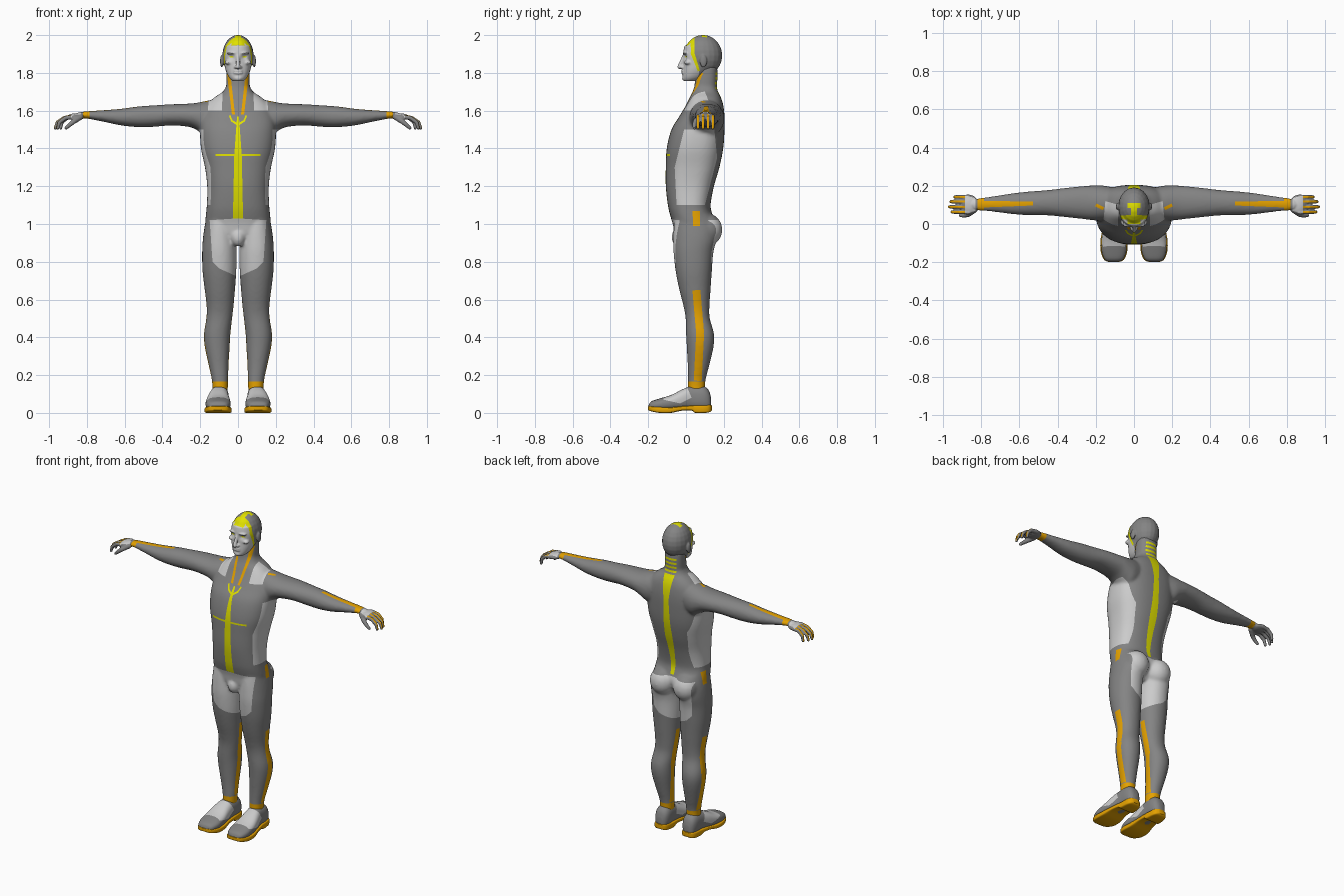
import bpy, bmesh, math
from mathutils import Vector, Matrix

if "Cube" in bpy.data.objects:
    bpy.data.objects.remove(bpy.data.objects["Cube"])

SUIT, LIGHT, ORANGE, YELLOW = range(4)
MATS = []
for nm, col in (("suit_grey", (.23, .23, .23)), ("panel_grey", (.52, .52, .52)),
                ("orange", (.78, .36, 0)), ("yellow", (.75, .75, 0))):
    m = bpy.data.materials.new(nm)
    m.diffuse_color = (*col, 1)
    m.use_nodes = True
    m.node_tree.nodes["Principled BSDF"].inputs["Base Color"].default_value = m.diffuse_color
    MATS.append(m)


def loft(bm, axis, rings, p=2.3, n=32, sub=4):
    """Rings are (t, a0, a1, b0, b1): a rounded outline at t along the axis, smoothly interpolated."""
    P = [rings[0]] + list(rings) + [rings[-1]]
    full = []
    for i in range(1, len(P) - 2):
        for k in range(sub):
            t = k / sub
            full.append([.5 * (2 * b + (c - a) * t + (2 * a - 5 * b + 4 * c - d) * t * t
                               + (3 * b - a - 3 * c + d) * t ** 3)
                         for a, b, c, d in zip(*P[i - 1:i + 3])])
    full.append(rings[-1])
    loops = []
    for t, a0, a1, b0, b1 in full:
        loop = []
        for k in range(n):
            u = 2 * math.pi * k / n
            c, s = math.cos(u), math.sin(u)
            co = [(a0 + a1) / 2 + (a1 - a0) / 2 * math.copysign(abs(c) ** (2 / p), c),
                  (b0 + b1) / 2 + (b1 - b0) / 2 * math.copysign(abs(s) ** (2 / p), s)]
            co.insert(axis, t)
            loop.append(bm.verts.new(co))
        loops.append(loop)
    for A, B in zip(loops, loops[1:]):
        for k in range(n):
            bm.faces.new((A[k], A[(k + 1) % n], B[(k + 1) % n], B[k]))
    bm.faces.new(loops[0])
    bm.faces.new(loops[-1])


def sym(rings):
    """Centred rings (z, half width, front, back)."""
    return [(z, -w, w, f, b) for z, w, f, b in rings]


def ball(bm, c, r):
    bmesh.ops.create_uvsphere(bm, u_segments=20, v_segments=12, radius=1,
                              matrix=Matrix.Translation(c) @ Matrix.Diagonal((*r, 1)))


def tube(bm, pts, r0, r1, steps=6):
    """Chain of balls along a path; the remesh fuses them."""
    total = (len(pts) - 1) * steps
    for i in range(total + 1):
        s, k = divmod(i, steps)
        a, b = Vector(pts[s]), Vector(pts[min(s + 1, len(pts) - 1)])
        r = r0 + (r1 - r0) * i / total
        ball(bm, a.lerp(b, k / steps), (r, r, r))


def mirror(bm):
    d = bmesh.ops.duplicate(bm, geom=bm.verts[:] + bm.edges[:] + bm.faces[:])["geom"]
    for v in d:
        if isinstance(v, bmesh.types.BMVert):
            v.co.x = -v.co.x


def build(name, bm, voxel=0, smooth=0):
    bmesh.ops.recalc_face_normals(bm, faces=bm.faces[:])
    me = bpy.data.meshes.new(name)
    bm.to_mesh(me)
    bm.free()
    ob = bpy.data.objects.new(name, me)
    bpy.context.collection.objects.link(ob)
    if voxel:
        r = ob.modifiers.new("fuse", "REMESH")
        r.mode, r.voxel_size = "VOXEL", voxel
        s = ob.modifiers.new("soften", "SMOOTH")
        s.factor, s.iterations = .5, smooth
        dg = bpy.context.evaluated_depsgraph_get()
        ob.data = bpy.data.meshes.new_from_object(ob.evaluated_get(dg))
        ob.modifiers.clear()
    ob.data.materials.clear()
    for m in MATS:
        ob.data.materials.append(m)
    work = bmesh.new()
    work.from_mesh(ob.data)
    return ob, work


def finish(ob, bm, angle=60):
    bm.to_mesh(ob.data)
    bm.free()
    bpy.ops.object.select_all(action="DESELECT")
    ob.select_set(True)
    bpy.context.view_layer.objects.active = ob
    bpy.ops.object.shade_smooth_by_angle(angle=math.radians(angle))


def paint(bm, mat, axes, pts, lo=-9, hi=9, sides=(1, -1), facing=None):
    """Cut a convex outline, projected along the third axis, into the surface and colour it."""
    i, j = axes
    k = 3 - i - j
    cx, cy = (sum(p[e] for p in pts) / len(pts) for e in (0, 1))
    planes = []
    for (px, py), (qx, qy) in zip(pts, pts[1:] + pts[:1]):
        n = Vector((qy - py, px - qx)).normalized()
        if n.x * (cx - px) + n.y * (cy - py) > 0:
            n = -n
        no = Vector((0, 0, 0))
        no[i], no[j] = n
        planes.append((no, n.x * px + n.y * py))
    for s, d in ((1, hi), (-1, -lo)):
        no = Vector((0, 0, 0))
        no[k] = s
        planes.append((no, d))
    for s in sides:
        pl = [(Vector((n.x * s, n.y, n.z)), d) for n, d in planes]
        faces = [f for f in bm.faces
                 if all(n.dot(f.calc_center_median()) < d + .03 for n, d in pl)]
        for n, d in pl:
            geom = set(faces)
            for f in faces:
                geom.update(f.edges)
                geom.update(f.verts)
            out = bmesh.ops.bisect_plane(bm, geom=list(geom), dist=1e-5, plane_co=n * d, plane_no=n)
            faces = [f for f in out["geom"] if isinstance(f, bmesh.types.BMFace)
                     and n.dot(f.calc_center_median()) < d]
        for f in faces:
            f.normal_update()
            if facing is None or f.normal.dot(facing) > .35:
                f.material_index = mat


def box(a0, a1, b0, b1):
    return [(a0, b0), (a1, b0), (a1, b1), (a0, b1)]


def strip(p, q, w0, w1):
    p, q = Vector(p), Vector(q)
    n = Vector((q.y - p.y, p.x - q.x)).normalized()
    return [tuple(v) for v in (p + n * w0, q + n * w1, q - n * w1, p - n * w0)]


XY, XZ, YZ = (0, 1), (0, 2), (1, 2)

# Body: legs, arms, torso and neck fused into one suit
bm = bmesh.new()
loft(bm, 2, [(1.05, .02, .165, -.06, .13), (.98, .015, .178, -.065, .16), (.92, .01, .186, -.067, .162),
             (.85, .008, .19, -.066, .145), (.75, .009, .188, -.055, .137), (.65, .016, .176, -.035, .13),
             (.56, .024, .166, -.012, .124), (.5, .031, .168, -.002, .126), (.42, .04, .18, .0, .148),
             (.35, .044, .176, .004, .146), (.25, .05, .155, .009, .123), (.17, .052, .138, .01, .103),
             (.1, .055, .135, .01, .1)], p=2.1)
loft(bm, 0, [(.06, .05, .18, 1.5, 1.66), (.15, .02, .2, 1.46, 1.655), (.2, .018, .202, 1.485, 1.645),
             (.25, .024, .2, 1.512, 1.638), (.35, .035, .19, 1.522, 1.634), (.45, .045, .178, 1.514, 1.628),
             (.53, .046, .172, 1.513, 1.622), (.62, .05, .163, 1.522, 1.61), (.72, .062, .148, 1.543, 1.602),
             (.8, .07, .137, 1.558, 1.597), (.83, .07, .136, 1.558, 1.594)], p=2.1)
ball(bm, (.083, .115, .97), (.08, .078, .085))
ball(bm, (.1, .03, .57), (.038, .045, .045))
mirror(bm)
loft(bm, 2, sym([(.9, .06, -.04, .1), (.95, .15, -.06, .14), (1, .172, -.07, .155), (1.05, .17, -.085, .14),
                 (1.1, .165, -.096, .13), (1.2, .163, -.107, .148), (1.3, .175, -.107, .177),
                 (1.4, .196, -.102, .197), (1.5, .201, -.077, .204), (1.57, .193, -.035, .204),
                 (1.63, .165, .0, .197), (1.67, .125, .02, .185), (1.7, .08, .035, .17),
                 (1.73, .062, .045, .16)]), p=2.5, n=48)
loft(bm, 2, sym([(1.55, .06, .0, .16), (1.62, .062, .02, .165), (1.7, .062, .04, .163),
                 (1.78, .062, .05, .167), (1.84, .06, .06, .165)]))
ball(bm, (0, -.035, .93), (.04, .042, .05))
body, bm = build("body_suit", bm, .008, 8)

# Light panels on the thighs, flanks and collar
paint(bm, LIGHT, XZ, [(0, 1.03), (.15, 1.02), (.135, .8), (.1, .765), (0, .72)])
paint(bm, LIGHT, YZ, [(-.05, 1.1), (-.06, 1.3), (-.01, 1.5), (.15, 1.5), (.165, 1.35), (.1, 1.1)], .09, .23)
paint(bm, LIGHT, XY, [(.085, -.02), (.16, .02), (.15, .12), (.08, .1)], 1.6, 1.75)
# Yellow chest and spine lines
for p, q, w0, w1 in (((0, 1.03), (0, 1.36), .027, .02), ((0, 1.36), (0, 1.57), .02, .005)):
    paint(bm, YELLOW, XZ, strip(p, q, w0, w1), -.2, .05, (1,))
paint(bm, YELLOW, XZ, box(-.12, .12, 1.36, 1.371), -.2, .05, (1,))
paint(bm, YELLOW, XZ, strip((0, 1.525), (.03, 1.545), .005, .005), -.2, .06)
paint(bm, YELLOW, XZ, strip((.03, 1.542), (.045, 1.575), .005, .004), -.2, .06)
for p, q, w0, w1 in (((0, 1.7), (0, 1.55), .036, .018), ((0, 1.55), (0, 1.3), .018, .026),
                     ((0, 1.3), (0, 1.04), .026, .012)):
    paint(bm, YELLOW, XZ, strip(p, q, w0, w1), .08, .3, (1,))
for i in range(4):
    z = 1.712 + .026 * i
    paint(bm, YELLOW, XZ, box(-.04, .04, z, z + .013), .1, .3, (1,))
# Orange stripes on neck, legs and arms
paint(bm, ORANGE, XZ, strip((.024, 1.58), (.05, 1.8), .008, .009), -.1, .1)
paint(bm, ORANGE, YZ, strip((.055, 1.07), (.055, .99), .02, .018), .12, .25)
for p, q in (((.055, .65), (.075, .42)), ((.075, .42), (.062, .17))):
    paint(bm, ORANGE, YZ, strip(p, q, .021, .021), .11, .25)
    paint(bm, ORANGE, YZ, strip(p, q, .016, .021), 0, .08)
paint(bm, ORANGE, XZ, box(.0, .25, .12, .165))
paint(bm, ORANGE, XY, strip((.53, .107), (.8, .104), .01, .018), 1.57, 1.7)
paint(bm, ORANGE, XY, strip((.16, .08), (.2, .1), .008, .008), 1.6, 1.7)
paint(bm, ORANGE, XZ, box(.785, .82, 1.5, 1.7))
finish(body, bm)

# Head with brow, nose, lips, ears
bm = bmesh.new()
ball(bm, (.0, .09, 1.892), (.083, .102, .109))
loft(bm, 2, sym([(1.757, .028, -.012, .05), (1.775, .047, -.017, .09), (1.81, .064, -.016, .13),
                 (1.85, .073, -.014, .16), (1.9, .077, -.016, .17), (1.945, .068, -.008, .15)]), p=2.2)
tube(bm, [(0, -.012, 1.888), (0, -.034, 1.832)], .009, .012)
for s in (1, -1):
    ball(bm, (s * .012, -.02, 1.83), (.01, .012, .008))
    ball(bm, (s * .086, .092, 1.862), (.009, .019, .034))
    ball(bm, (s * .03, -.003, 1.904), (.03, .016, .008))
    ball(bm, (s * .05, .01, 1.855), (.02, .02, .012))
for z in (1.799, 1.811):
    ball(bm, (0, -.016, z), (.024, .009, .006))
ball(bm, (0, -.009, 1.772), (.022, .012, .014))
head, bm = build("head", bm, .0045, 4)
for v in bm.verts:
    for s in (1, -1):
        d = (v.co - Vector((s * .033, -.012, 1.884))).length
        v.co.y += .011 * math.exp(-(d / .017) ** 2)
# Light face, yellow hairline and crown mark
paint(bm, LIGHT, YZ, box(-.1, .03, 1.905, 2.05), sides=(1,))
paint(bm, LIGHT, YZ, [(-.1, 1.905), (.03, 1.905), (.07, 1.81), (.06, 1.74), (-.1, 1.74)], sides=(1,))
paint(bm, YELLOW, YZ, strip((.035, 2.05), (.035, 1.905), .013, .009), sides=(1,))
paint(bm, YELLOW, YZ, strip((.033, 1.91), (.068, 1.81), .01, .006), sides=(1,))
for b in ((-.035, .035, .0, .035), (-.016, .016, .035, .085), (-.035, .035, .085, .11)):
    paint(bm, YELLOW, XY, box(*b), 1.94, 2.1, (1,))
paint(bm, YELLOW, XZ, [(.02, 1.884), (.034, 1.89), (.05, 1.885), (.034, 1.88)], -.1, .06)
finish(head, bm)

# Hands: relaxed, palm down, thumb forward
FINGERS = [(.063, .962), (.09, .975), (.117, .967), (.142, .947)]
bm = bmesh.new()
tube(bm, [(.8, .103, 1.577), (.84, .102, 1.573)], .018, .018)
ball(bm, (.825, .103, 1.576), (.03, .03, .018))
ball(bm, (.86, .103, 1.568), (.042, .051, .018))
for y, x in FINGERS:
    k = x - .88
    tube(bm, [(.865, y, 1.568), (.88 + k * .4, y, 1.562), (.88 + k * .8, y, 1.538), (x - .008, y, 1.508)],
         .0125, .009)
tube(bm, [(.835, .075, 1.566), (.868, .05, 1.544), (.89, .044, 1.526), (.91, .045, 1.508)], .016, .009)
mirror(bm)
hands, bm = build("hands", bm, .0045, 3)
paint(bm, LIGHT, XY, [(.83, .07), (.83, .135), (.885, .15), (.885, .05)], 1.565, 1.65)
for y, x in FINGERS:
    for s in (1, -1):
        paint(bm, ORANGE, XY, box(.885, 1, y - .0055, y + .0055), sides=(s,), facing=Vector((s * .6, 0, .8)))
paint(bm, ORANGE, XZ, box(.79, .82, 1.5, 1.65))
finish(hands, bm)

# Shoes
bm = bmesh.new()
loft(bm, 1, [(-.198, .085, .128, .02, .04), (-.185, .057, .154, .015, .06), (-.14, .04, .17, .012, .076),
             (-.08, .04, .17, .012, .094), (-.02, .047, .16, .012, .124), (.03, .05, .148, .012, .142),
             (.09, .05, .145, .012, .142), (.12, .06, .135, .012, .12), (.133, .078, .118, .02, .08)], p=2.5)
mirror(bm)
shoes, bm = build("shoes", bm)
paint(bm, LIGHT, YZ, [(-.12, .07), (-.1, .12), (.0, .15), (.03, .08), (-.03, .05)])
finish(shoes, bm)

# Soles with a raised arch
bm = bmesh.new()
loft(bm, 1, [(-.2, .085, .128, .015, .035), (-.187, .053, .157, .009, .036), (-.14, .035, .175, .0, .032),
             (-.08, .036, .175, .0, .03), (-.02, .044, .163, .012, .036), (.03, .046, .154, .012, .039),
             (.05, .046, .151, .0, .04), (.1, .05, .147, .0, .041), (.125, .06, .137, .004, .042),
             (.137, .08, .118, .012, .04)], p=6)
mirror(bm)
soles, bm = build("soles", bm)
for f in bm.faces:
    f.material_index = ORANGE
finish(soles, bm, 40)
